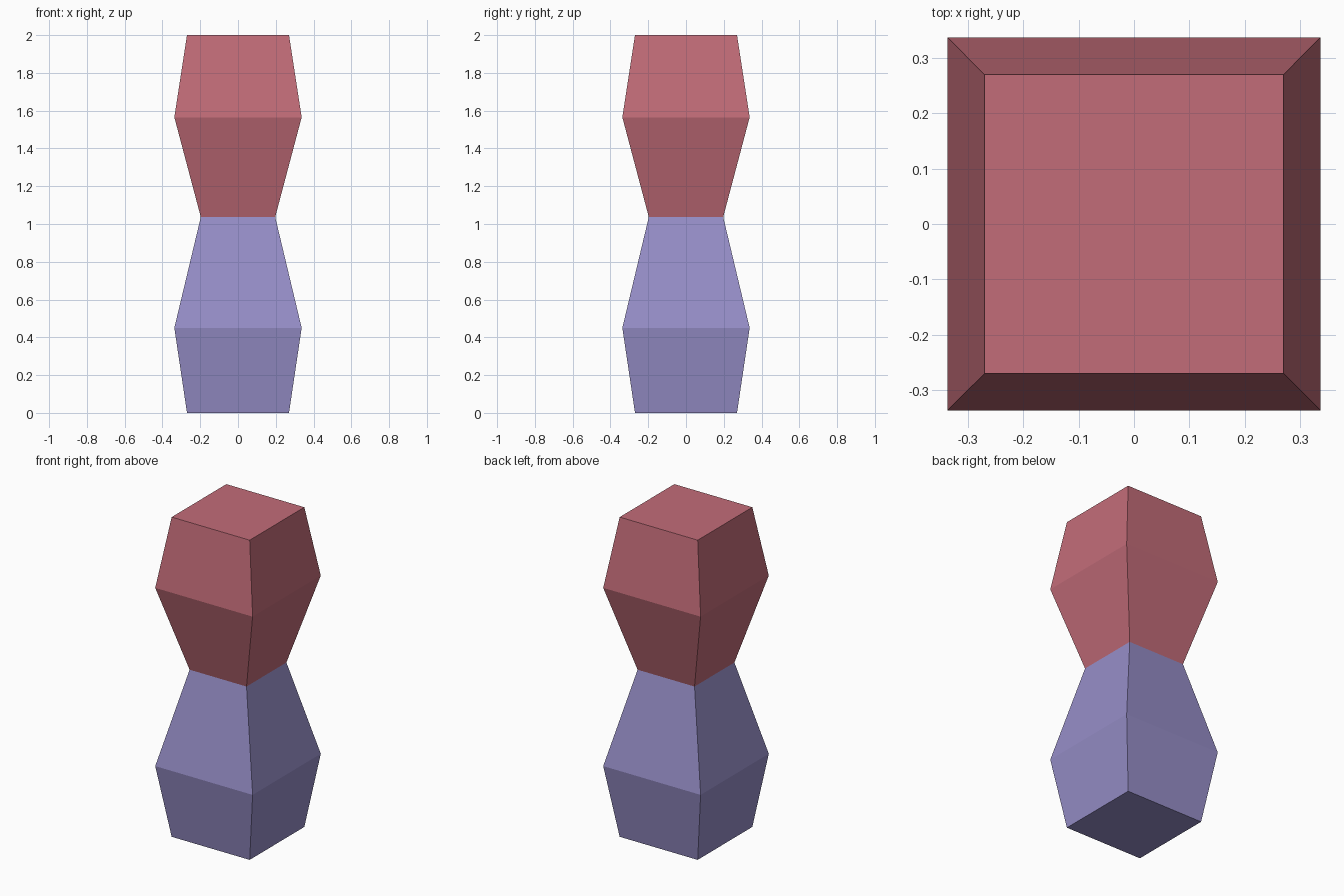
import bpy
import bmesh

cube = bpy.data.objects.get("Cube")
if cube:
    bpy.data.objects.remove(cube, do_unlink=True)


def make_material(name, color):
    mat = bpy.data.materials.new(name)
    mat.use_nodes = True
    mat.diffuse_color = color
    mat.node_tree.nodes["Principled BSDF"].inputs["Base Color"].default_value = color
    return mat


def square_loft(name, rings, mat, cap_start):
    """Flat-sided square column through (height, half_width) rings, capped at its outer end."""
    bm = bmesh.new()
    corners = ((-1, -1), (1, -1), (1, 1), (-1, 1))
    loops = [[bm.verts.new((x * w, y * w, z)) for x, y in corners] for z, w in rings]
    for low, high in zip(loops, loops[1:]):
        for i in range(4):
            j = (i + 1) % 4
            bm.faces.new((low[i], low[j], high[j], high[i]))
    if cap_start:
        bm.faces.new(loops[0][::-1])
    else:
        bm.faces.new(loops[-1])
    mesh = bpy.data.meshes.new(name)
    bm.to_mesh(mesh)
    bm.free()
    mesh.materials.append(mat)
    obj = bpy.data.objects.new(name, mesh)
    bpy.context.collection.objects.link(obj)
    return obj


END, BULGE, WAIST = 0.27, 0.337, 0.197
WAIST_Z = 1.037

violet = make_material("violet", (0.305, 0.270, 0.575, 1))
rose = make_material("rose", (0.540, 0.150, 0.190, 1))

# Lower half: flared base narrowing to the waist
square_loft("lower_body", [(0, END), (0.45, BULGE), (WAIST_Z, WAIST)], violet, True)

# Upper half: widens from the waist, then tapers to a flat top
square_loft("upper_body", [(WAIST_Z, WAIST), (1.565, BULGE), (2, END)], rose, False)
